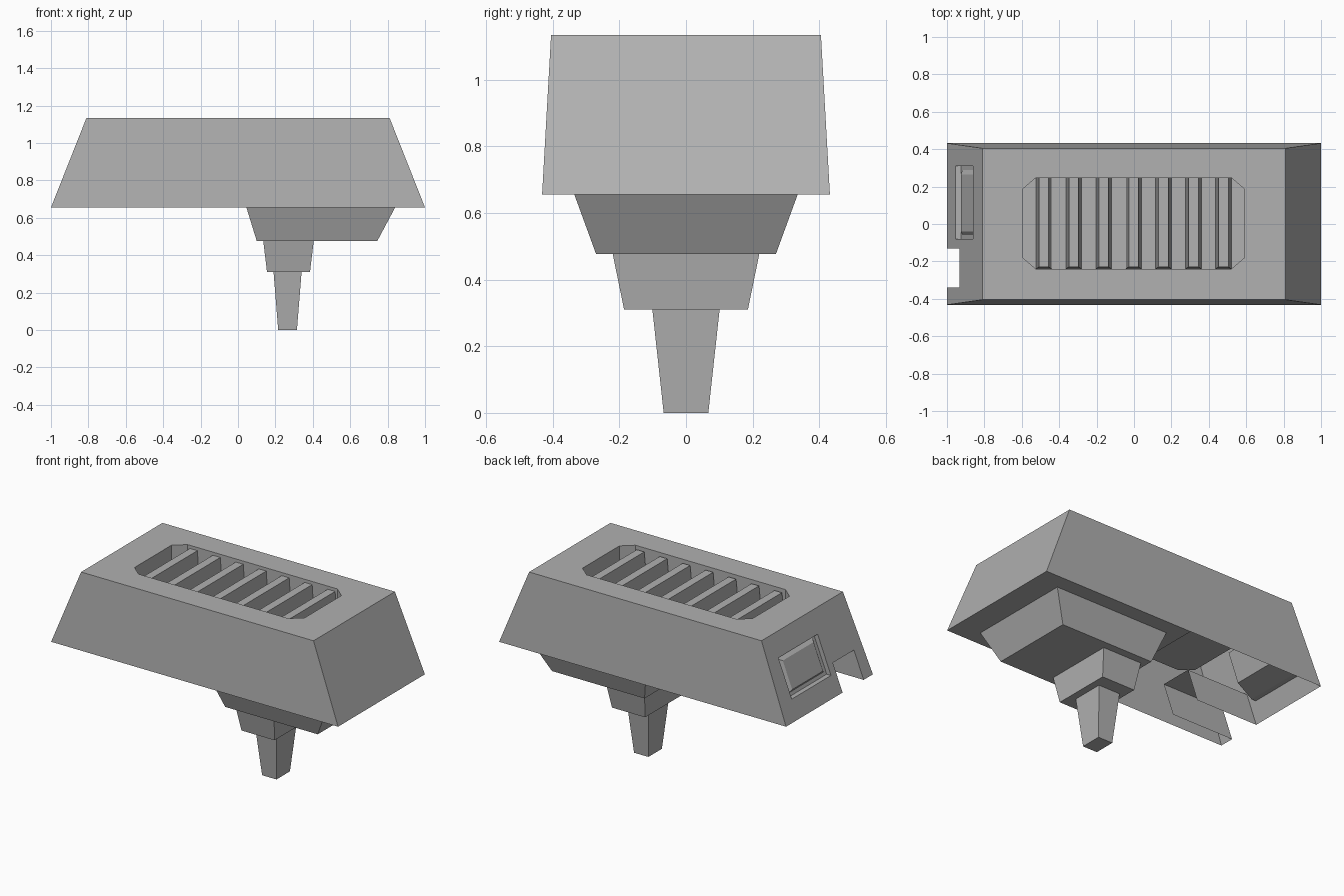
import bpy, bmesh
from mathutils import Vector

if "Cube" in bpy.data.objects:
    bpy.data.objects.remove(bpy.data.objects["Cube"])

# dark grey used on every part
grey = bpy.data.materials.new("dark_grey")
grey.diffuse_color = (0.44, 0.44, 0.44, 1)
grey.use_nodes = True
grey.node_tree.nodes["Principled BSDF"].inputs["Base Color"].default_value = grey.diffuse_color


def finish(bm, name):
    bmesh.ops.remove_doubles(bm, verts=bm.verts, dist=1e-5)
    bmesh.ops.recalc_face_normals(bm, faces=bm.faces)
    me = bpy.data.meshes.new(name)
    bm.to_mesh(me)
    bm.free()
    me.materials.append(grey)
    ob = bpy.data.objects.new(name, me)
    bpy.context.collection.objects.link(ob)
    return ob


def face(bm, pts):
    bm.faces.new([bm.verts.new(p) for p in pts])


def strip(bm, a, b, closed=True):
    """Quads joining two point loops of equal length."""
    n = len(a)
    for i in range(n if closed else n - 1):
        j = (i + 1) % n
        face(bm, [a[i], a[j], b[j], b[i]])


def panel(bm, loops, normal):
    """Flat panel: first loop is the outline, the others are holes."""
    edges = []
    for loop in loops:
        vs = [bm.verts.new(p) for p in loop]
        edges += [bm.edges.new((vs[i - 1], vs[i])) for i in range(len(vs))]
    bmesh.ops.triangle_fill(bm, use_beauty=True, use_dissolve=False,
                            edges=edges, normal=normal)


def rect(x0, x1, y0, y1, z):
    return [(x0, y0, z), (x1, y0, z), (x1, y1, z), (x0, y1, z)]


def frustum(name, low, high):
    bm = bmesh.new()
    a, b = rect(*low), rect(*high)
    face(bm, a)
    face(bm, b)
    strip(bm, a, b)
    return finish(bm, name)


def left(y, z, depth=0):
    """Point on the sloping left side, pushed inward by depth."""
    return (-1 + (z - ZB) * 0.19 / (ZT - ZB) + depth, y, z)


def left_rect(y0, y1, z0, z1, depth=0):
    return [left(y0, z0, depth), left(y1, z0, depth),
            left(y1, z1, depth), left(y0, z1, depth)]


def octagon(z):
    x0, x1, y0, y1, cx, cy = -0.595, 0.59, -0.24, 0.247, 0.07, 0.06
    return [(x0 + cx, y0, z), (x1 - cx, y0, z), (x1, y0 + cy, z), (x1, y1 - cy, z),
            (x1 - cx, y1, z), (x0 + cx, y1, z), (x0, y1 - cy, z), (x0, y0 + cy, z)]


ZB, ZT, ZF = 0.655, 1.135, 0.88
bot = rect(-1, 1, -0.432, 0.432, ZB)
top = rect(-0.81, 0.81, -0.405, 0.405, ZT)

# housing shell, open underneath on the left half
bm = bmesh.new()
for i in (0, 1, 2):
    face(bm, [bot[i], bot[i + 1], top[i + 1], top[i]])
panel(bm, [top, octagon(ZT)], Vector((0, 0, 1)))
n0, n1, nz = -0.34, -0.13, 0.825
outline = [bot[0], left(n0, ZB), left(n0, nz), left(n1, nz), left(n1, ZB),
           bot[3], top[3], top[0]]
window = left_rect(-0.08, 0.31, 0.77, 1.005)
panel(bm, [outline, window], Vector((-0.93, 0, 0.37)))
face(bm, rect(-0.05, 1, -0.432, 0.432, ZB))
finish(bm, "housing")

# vent well sunk in the top
bm = bmesh.new()
strip(bm, octagon(ZT), octagon(ZF))
face(bm, octagon(ZF))
finish(bm, "vent_well")

# seven vent slats
for i in range(7):
    x = -0.482 + i * 0.16
    frustum(f"vent_slat_{i + 1}", (x - 0.042, x + 0.042, -0.24, 0.247, ZF),
            (x - 0.026, x + 0.026, -0.23, 0.247, 1.115))

# window on the left side: a step in, then a shallow raised pane
bm = bmesh.new()
step = left_rect(-0.08, 0.31, 0.77, 1.005, 0.03)
base = left_rect(-0.06, 0.29, 0.79, 0.985, 0.03)
pane = left_rect(-0.04, 0.265, 0.805, 0.97, 0.015)
for a, b in ((window, step), (step, base), (base, pane)):
    strip(bm, a, b)
face(bm, pane)
finish(bm, "side_window")

# window backing that reaches into the hollow
bm = bmesh.new()
rear = left_rect(-0.03, 0.26, 0.80, 0.97, 0.16)
strip(bm, step, rear)
face(bm, rear)
finish(bm, "window_backing")

# three-sided channel behind the notch
bm = bmesh.new()
path = [(n0, ZB), (n0, nz), (n1, nz), (n1, ZB)]
strip(bm, [left(y, z) for y, z in path], [left(y, z, 0.43) for y, z in path], False)
finish(bm, "notch_channel")

# stepped mount under the housing
frustum("mount_base", (0.10, 0.745, -0.27, 0.27, 0.477), (0.045, 0.84, -0.335, 0.335, ZB))
frustum("mount_collar", (0.155, 0.385, -0.186, 0.186, 0.311), (0.135, 0.405, -0.22, 0.22, 0.477))
frustum("mount_pin", (0.215, 0.315, -0.067, 0.067, 0), (0.19, 0.34, -0.101, 0.101, 0.311))
